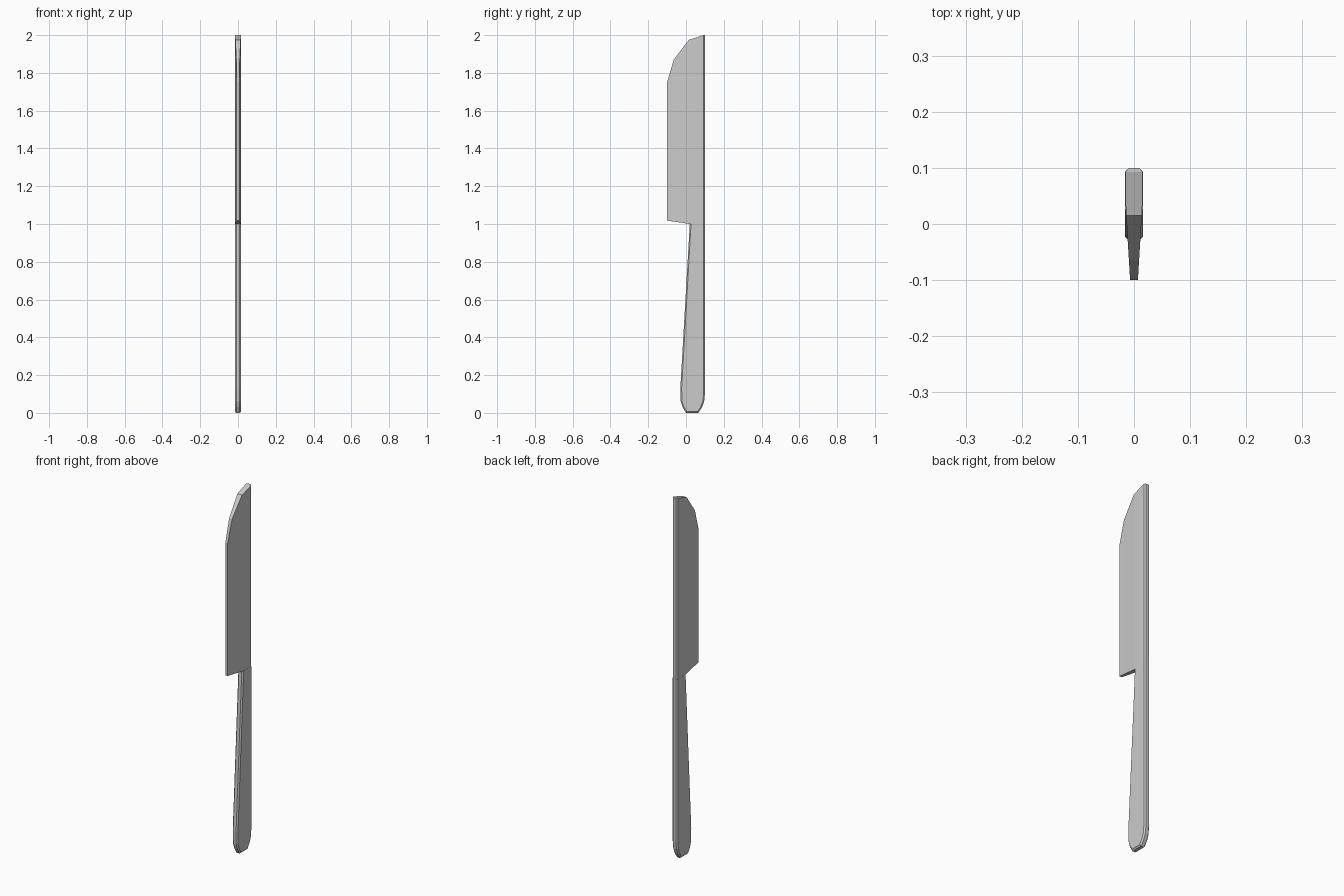
import bpy, bmesh

if "Cube" in bpy.data.objects:
    bpy.data.objects.remove(bpy.data.objects["Cube"])


def finish(bm, name):
    bmesh.ops.recalc_face_normals(bm, faces=bm.faces[:])
    mesh = bpy.data.meshes.new(name)
    bm.to_mesh(mesh)
    bm.free()
    obj = bpy.data.objects.new(name, mesh)
    bpy.context.collection.objects.link(obj)
    return obj


# Blade: cross-section columns (y, bottom z, top z, half thickness)
columns = [
    (-0.100, 1.018, 1.75, 0.007),
    (-0.065, 1.013, 1.87, 0.009),
    (0.015, 1.001, 1.975, 0.014),
    (0.022, 1.000, 1.977, 0.0143),
    (0.050, 1.000, 1.986, 0.0155),
    (0.093, 1.000, 2.0, 0.0155),
    (0.100, 1.000, 2.0, 0.009),
]
bm = bmesh.new()
rings = [[bm.verts.new(p) for p in ((-w, y, lo), (w, y, lo), (w, y, hi), (-w, y, hi))]
         for y, lo, hi, w in columns]
for a, b in zip(rings, rings[1:]):
    for i in range(4):
        j = (i + 1) % 4
        bm.faces.new((a[i], a[j], b[j], b[i]))
bm.faces.new(rings[0])
bm.faces.new(rings[-1])
finish(bm, "blade")

# Handle: side outline (y, z) with chamfered long edges
outline = [(0.020, 1.0), (-0.030, 0.13), (-0.028, 0.06), (-0.018, 0.03), (0.0, 0.0),
           (0.065, 0.0), (0.085, 0.03), (0.096, 0.06), (0.100, 0.10), (0.100, 1.0)]
EDGE, HALF, CHAMFER = 0.009, 0.016, 0.007
bm = bmesh.new()
sides = [[bm.verts.new((x, y, z)) for y, z in outline] for x in (-EDGE, EDGE)]
caps = [bm.faces.new(s) for s in sides]
for i in range(len(outline)):
    j = (i + 1) % len(outline)
    bm.faces.new((sides[0][i], sides[0][j], sides[1][j], sides[1][i]))
bmesh.ops.recalc_face_normals(bm, faces=bm.faces[:])
for cap, x in zip(caps, (-HALF, HALF)):
    bmesh.ops.inset_region(bm, faces=[cap], thickness=CHAMFER, use_even_offset=True)
    for v in cap.verts:
        v.co.x = x
        if v.co.z > 0.95:
            v.co.z = 1.0  # keep the joint with the blade square
finish(bm, "handle")
